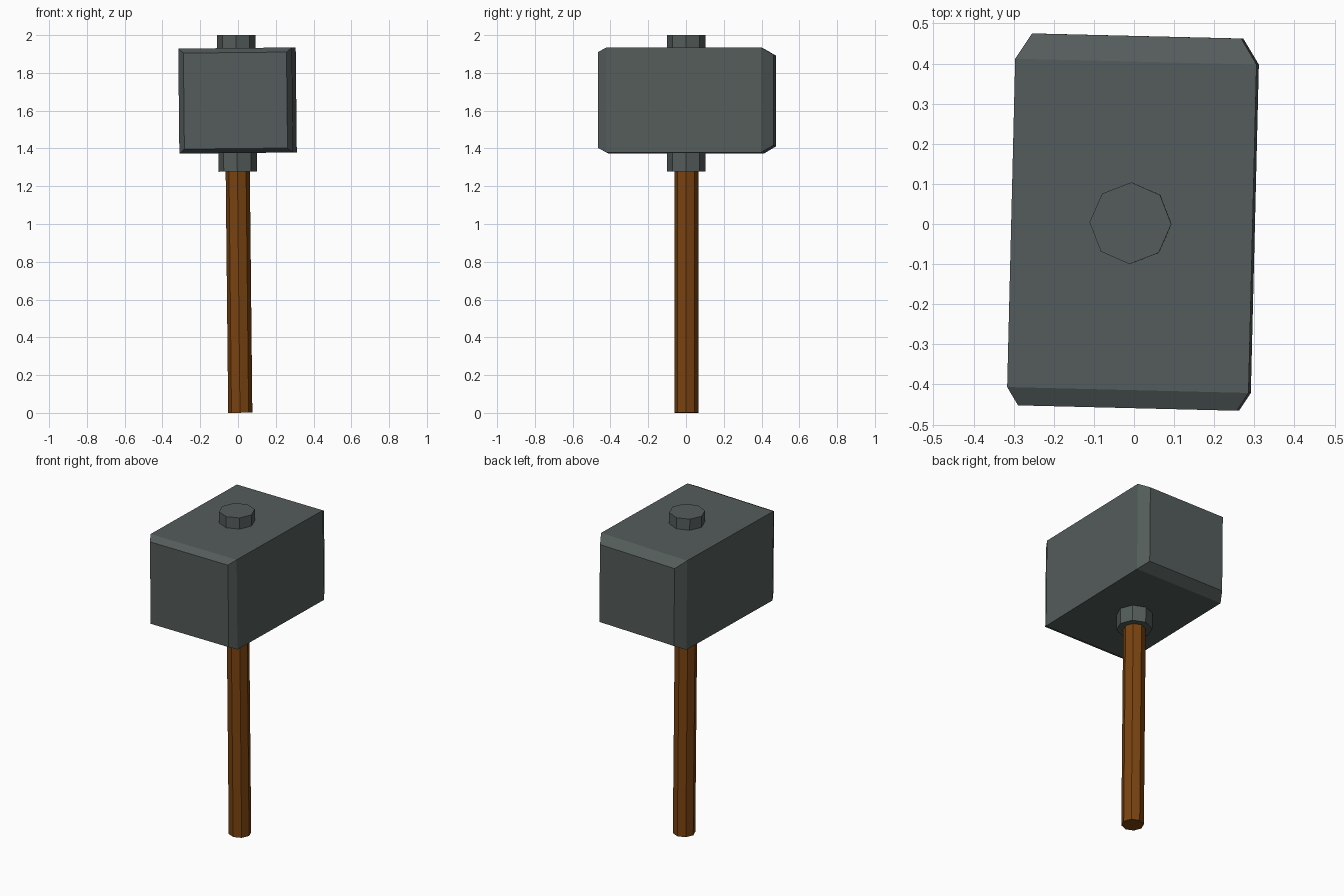
import bpy, math
from mathutils import Matrix

if "Cube" in bpy.data.objects:
    bpy.data.objects.remove(bpy.data.objects["Cube"])

# The whole hammer leans and twists very slightly
POSE = (Matrix.Translation((0.012, 0.002, 0.0007))
        @ Matrix.Rotation(math.radians(-0.6), 4, 'Y')
        @ Matrix.Rotation(math.radians(-1.4), 4, 'Z'))


def material(name, rgb):
    m = bpy.data.materials.new(name)
    m.diffuse_color = (*rgb, 1)
    m.use_nodes = True
    m.node_tree.nodes["Principled BSDF"].inputs["Base Color"].default_value = m.diffuse_color
    return m


iron = material("dark iron", (0.088, 0.108, 0.104))
wood = material("brown wood", (0.195, 0.056, 0.005))


def loft(name, rings, mat):
    """Closed solid skinned through rings of equal point count."""
    n = len(rings[0])
    verts = [p for ring in rings for p in ring]
    faces = [tuple(reversed(range(n))),
             tuple(range(len(verts) - n, len(verts)))]
    for r in range(len(rings) - 1):
        for i in range(n):
            a, b = r * n + i, r * n + (i + 1) % n
            faces.append((a, b, b + n, a + n))
    mesh = bpy.data.meshes.new(name)
    mesh.from_pydata(verts, [], faces)
    mesh.transform(POSE)
    mesh.materials.append(mat)
    ob = bpy.data.objects.new(name, mesh)
    bpy.context.collection.objects.link(ob)
    return ob


def octagon(radius, z):
    return [(radius * math.cos(i * math.pi / 4),
             radius * math.sin(i * math.pi / 4), z) for i in range(8)]


def rectangle(y, half_x, half_z):
    cx, cz = 0.003, 1.653
    return [(cx + sx * half_x, y, cz + sz * half_z)
            for sx, sz in ((-1, -1), (-1, 1), (1, 1), (1, -1))]


# Head: block with bevelled striking faces, front to back
loft("hammer_head", [rectangle(-0.461, 0.273, 0.254),
                     rectangle(-0.416, 0.301, 0.278),
                     rectangle(0.403, 0.301, 0.278),
                     rectangle(0.467, 0.261, 0.241)], iron)

# Collar: octagonal sleeve passing through the head
loft("collar", [octagon(0.102, 1.277), octagon(0.102, 2.0)], iron)

# Handle: slim octagonal shaft
loft("handle", [octagon(0.064, 0.0), octagon(0.064, 1.3)], wood)

# Consistent outward normals
import bmesh
for ob in bpy.context.collection.objects:
    bm = bmesh.new()
    bm.from_mesh(ob.data)
    bmesh.ops.recalc_face_normals(bm, faces=bm.faces)
    bm.to_mesh(ob.data)
    bm.free()
